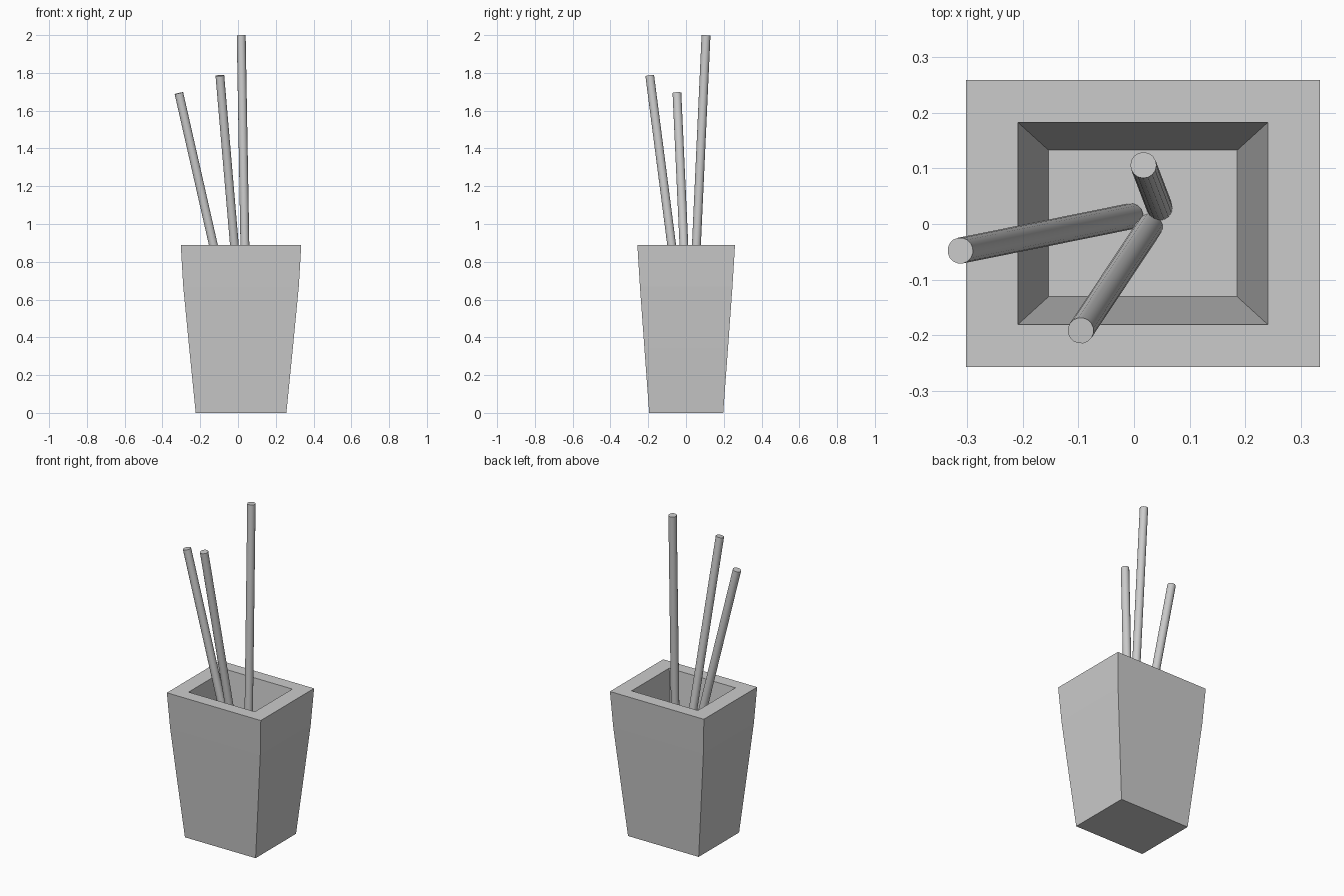
import bpy, bmesh
from mathutils import Vector

if "Cube" in bpy.data.objects:
    bpy.data.objects.remove(bpy.data.objects["Cube"])

CX, CY = 0.016, 0.001


def link(name, bm):
    bmesh.ops.recalc_face_normals(bm, faces=bm.faces)
    mesh = bpy.data.meshes.new(name)
    bm.to_mesh(mesh)
    bm.free()
    obj = bpy.data.objects.new(name, mesh)
    bpy.context.collection.objects.link(obj)
    return obj


def lofted_box(name, rows):
    """Skin rectangular rings (half x, half y, z) and cap both ends."""
    bm = bmesh.new()
    rings = [[bm.verts.new((CX + sx * hx, CY + sy * hy, z))
              for sx, sy in ((-1, -1), (1, -1), (1, 1), (-1, 1))]
             for hx, hy, z in rows]
    for a, b in zip(rings, rings[1:]):
        for i in range(4):
            j = (i + 1) % 4
            bm.faces.new((a[i], a[j], b[j], b[i]))
    bm.faces.new(rings[0])
    bm.faces.new(rings[-1])
    return link(name, bm)


def stick(name, bottom, top, radius=0.0235, sides=16):
    """Straight round rod between two points."""
    a, b = Vector(bottom), Vector(top)
    axis = b - a
    bpy.ops.mesh.primitive_cylinder_add(
        vertices=sides, radius=radius, depth=axis.length, location=(a + b) / 2,
        rotation=axis.to_track_quat('Z', 'Y').to_euler())
    obj = bpy.context.object
    obj.name = name
    bpy.ops.object.shade_smooth_by_angle()
    return obj


# Tapered holder: slightly bowed outside, thick rim, shallow inner well
lofted_box("holder", [
    (0.240, 0.196, 0.0),
    (0.274, 0.221, 0.34),
    (0.306, 0.245, 0.67),
    (0.319, 0.2585, 0.89),
    (0.225, 0.182, 0.89),
    (0.170, 0.132, 0.34),
])

# Three sticks leaning out of the well
stick("left_stick", (-0.006, 0.014, 0.34), (-0.313, -0.048, 1.693))
stick("front_stick", (0.028, -0.005, 0.34), (-0.096, -0.192, 1.786))
stick("back_stick", (0.046, 0.030, 0.34), (0.017, 0.106, 1.999))
